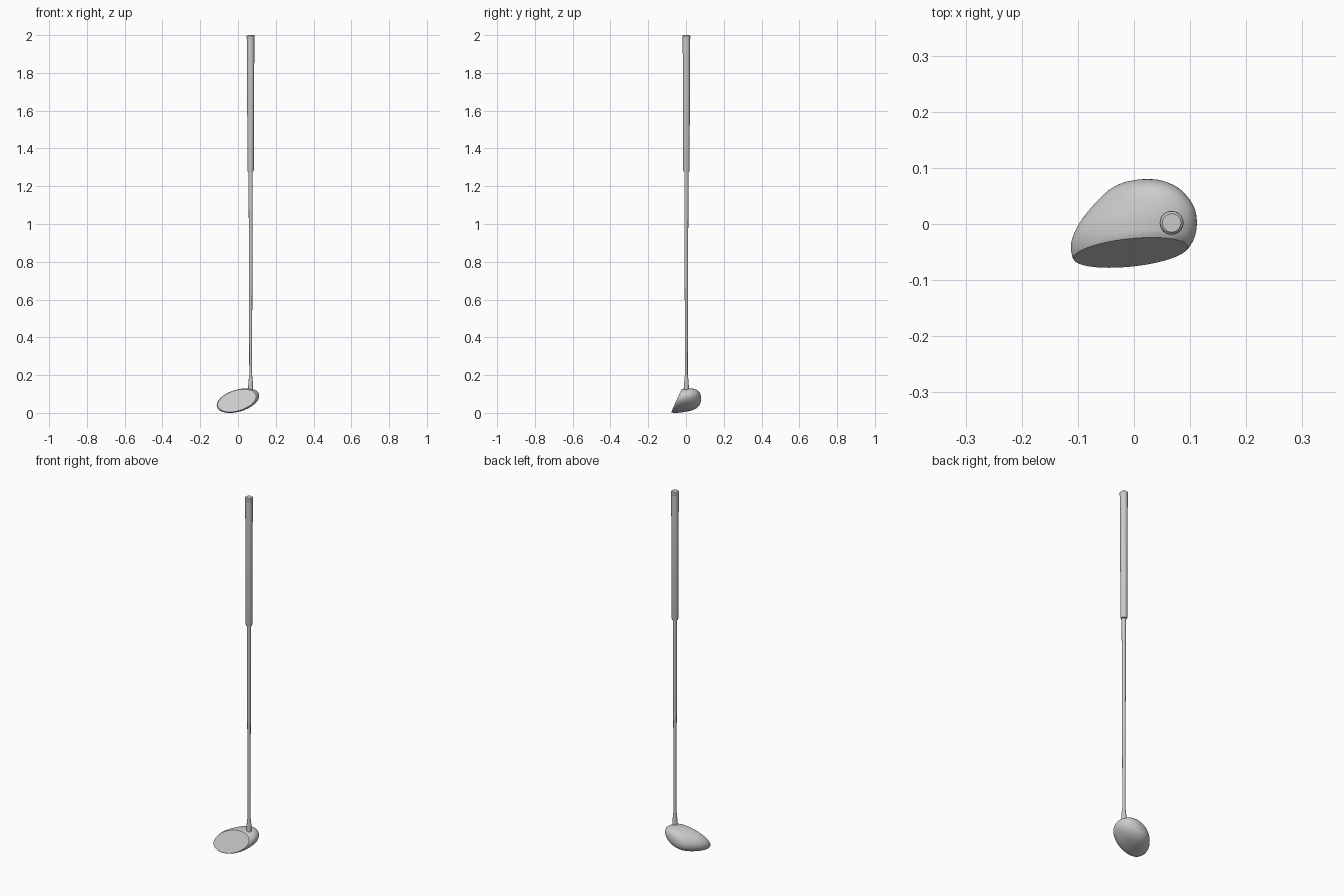
import bpy, bmesh, math

if "Cube" in bpy.data.objects:
    bpy.data.objects.remove(bpy.data.objects["Cube"])

SX, SY = 0.067, 0.002   # shaft axis


def finish(bm, name, angle=35):
    bmesh.ops.recalc_face_normals(bm, faces=bm.faces)
    me = bpy.data.meshes.new(name)
    bm.to_mesh(me)
    bm.free()
    ob = bpy.data.objects.new(name, me)
    bpy.context.collection.objects.link(ob)
    bpy.ops.object.select_all(action='DESELECT')
    ob.select_set(True)
    bpy.context.view_layer.objects.active = ob
    bpy.ops.object.shade_smooth_by_angle(angle=math.radians(angle))
    return ob


def loft(bm, rings):
    loops = [[bm.verts.new(p) for p in r] for r in rings]
    for a, b in zip(loops, loops[1:]):
        n = len(a)
        for i in range(n):
            j = (i + 1) % n
            bm.faces.new((a[i], a[j], b[j], b[i]))
    bm.faces.new(loops[0])
    bm.faces.new(loops[-1])


def turned(name, profile, n=32):
    """Round part on the shaft axis from (radius, z) pairs."""
    bm = bmesh.new()
    loft(bm, [[(SX + r * math.cos(2 * math.pi * i / n),
                SY + r * math.sin(2 * math.pi * i / n), z) for i in range(n)]
              for r, z in profile])
    return finish(bm, name)


def spline(p0, p1, p2, p3, t):
    return [0.5 * (2 * b + (c - a) * t + (2 * a - 5 * b + 4 * c - d) * t * t
                   + (3 * b - a - 3 * c + d) * t ** 3)
            for a, b, c, d in zip(p0, p1, p2, p3)]


# head: slanted ellipse sections (y, x min, x max, z min, z max, lean), face to back
sections = [
    (-0.051, -0.108, 0.096, 0.005, 0.125, 0.45),
    (-0.043, -0.111, 0.103, 0.001, 0.128, 0.45),
    (-0.025, -0.112, 0.110, 0.000, 0.129, 0.36),
    (0.000, -0.101, 0.112, 0.004, 0.130, 0.22),
    (0.025, -0.082, 0.108, 0.010, 0.129, 0.12),
    (0.048, -0.060, 0.095, 0.019, 0.125, 0.06),
    (0.064, -0.040, 0.079, 0.031, 0.117, 0.02),
    (0.074, -0.018, 0.060, 0.045, 0.105, 0.0),
    (0.079, 0.006, 0.042, 0.062, 0.089, 0.0),
    (0.080, 0.022, 0.026, 0.074, 0.077, 0.0),
]


def section(y, x0, x1, z0, z1, lean, n=64, skew=0.38):
    pts = []
    for i in range(n):
        t = 2 * math.pi * i / n
        dz = (z1 - z0) / 2 * math.sin(t + skew)
        pts.append(((x0 + x1) / 2 + (x1 - x0) / 2 * math.cos(t),
                    y + lean * dz, (z0 + z1) / 2 + dz))
    return pts


rings = []
last = len(sections) - 1
for k in range(last):
    quad = [sections[min(max(k + d, 0), last)] for d in (-1, 0, 1, 2)]
    rings += [section(*spline(*quad, s / 4)) for s in range(4)]
rings.append(section(*sections[-1]))
bm = bmesh.new()
loft(bm, rings)
finish(bm, "club_head", 30)

# ferrule joining head and shaft
turned("ferrule", [(0.0135, 0.10), (0.0130, 0.14), (0.0115, 0.165), (0.0085, 0.195)])

# shaft
turned("shaft", [(0.007, 0.12), (0.011, 1.30)])

# grip with rounded mouth
turned("grip", [(0.0115, 1.277), (0.0155, 1.279), (0.0170, 1.285), (0.0195, 1.985)])

# end cap of the grip
turned("grip_cap", [(0.0190, 1.980), (0.0208, 1.983), (0.0212, 1.990),
                    (0.0205, 1.996), (0.0172, 1.9985), (0.0165, 2.0)])
